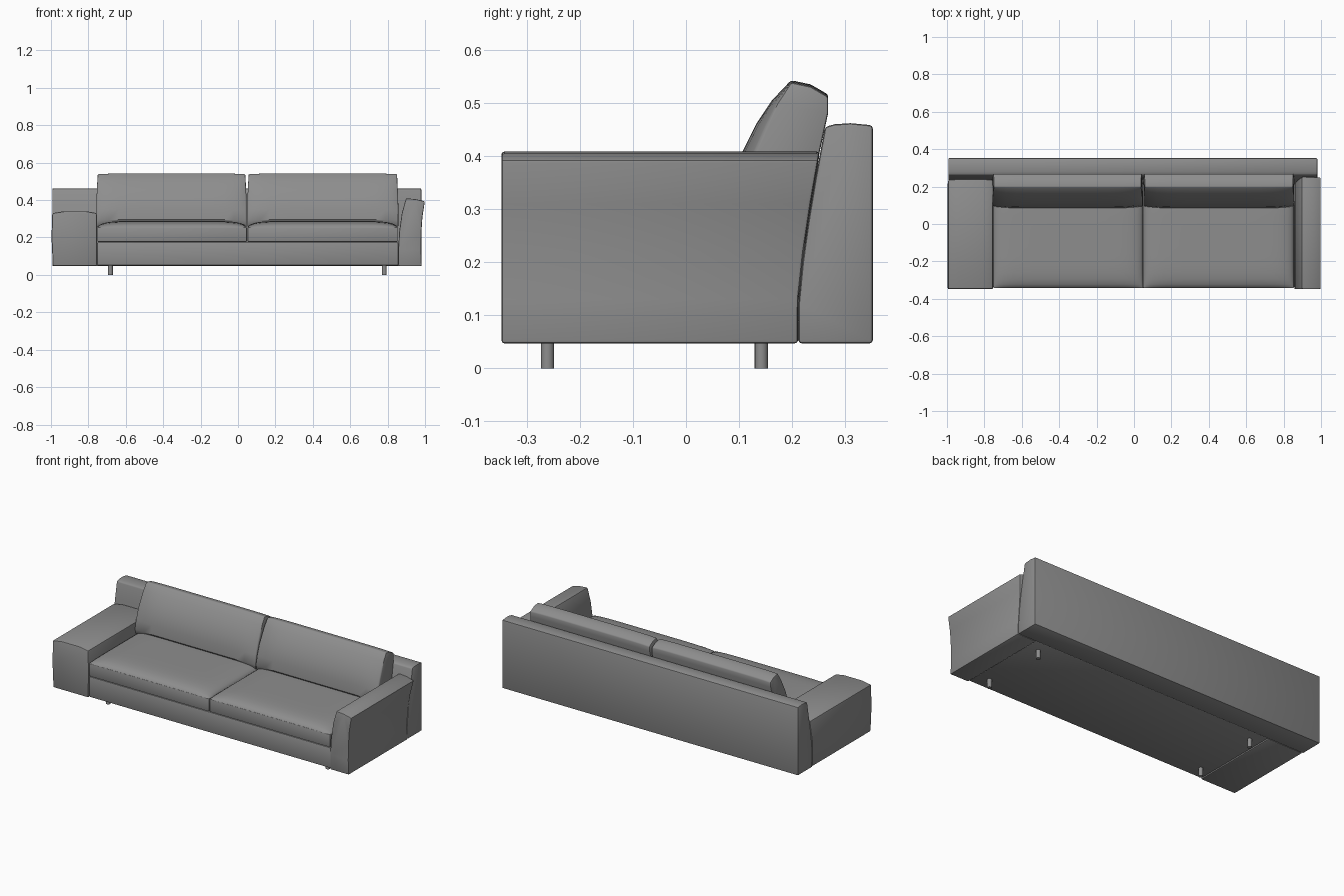
import bpy
import bmesh
import math

cube = bpy.data.objects.get("Cube")
if cube:
    bpy.data.objects.remove(cube, do_unlink=True)

fabric = bpy.data.materials.new("grey fabric")
GREY = (0.27, 0.27, 0.27, 1)
fabric.diffuse_color = GREY
fabric.use_nodes = True
fabric.node_tree.nodes["Principled BSDF"].inputs["Base Color"].default_value = GREY
parts = []


def finish(name, bm, bevel=0.0, segments=2, limit=40):
    """Round the sharp edges and turn the bmesh into an object."""
    bmesh.ops.recalc_face_normals(bm, faces=bm.faces)
    if bevel:
        sharp = [e for e in bm.edges if e.calc_face_angle(0) > math.radians(limit)]
        bmesh.ops.bevel(bm, geom=sharp, offset=bevel, segments=segments,
                        profile=0.5, affect='EDGES', clamp_overlap=True)
    mesh = bpy.data.meshes.new(name)
    bm.to_mesh(mesh)
    bm.free()
    mesh.materials.append(fabric)
    obj = bpy.data.objects.new(name, mesh)
    bpy.context.collection.objects.link(obj)
    parts.append(obj)
    return obj


def loft(name, rings, bevel=0.0, segments=2):
    """Skin a row of matching closed rings and cap both ends."""
    bm = bmesh.new()
    rows = [[bm.verts.new(p) for p in ring] for ring in rings]
    n = len(rows[0])
    for a, b in zip(rows, rows[1:]):
        for i in range(n):
            j = (i + 1) % n
            bm.faces.new((a[i], a[j], b[j], b[i]))
    bm.faces.new(rows[0])
    bm.faces.new(rows[-1])
    return finish(name, bm, bevel, segments)


def box(name, lo, hi, bevel):
    corners = [(lo[1], lo[2]), (hi[1], lo[2]), (hi[1], hi[2]), (lo[1], hi[2])]
    return loft(name, [[(x, y, z) for y, z in corners] for x in (lo[0], hi[0])], bevel)


def rest_front(z):
    """Depth of the leaning front face of the back rest at height z."""
    return 0.212 + 0.05 * (max(0, z - 0.12) / 0.335) ** 1.3


# Back rest
heights = [0.047, 0.12, 0.2, 0.28, 0.36, 0.455]
rest = [(rest_front(z), z) for z in heights]
rest += [(0.28, 0.46), (0.31, 0.462), (0.352, 0.458), (0.352, 0.047)]
loft("back_rest", [[(x, y, z) for y, z in rest] for x in (-0.993, 0.98)], 0.006)


# Arms, cut off at the back along the leaning back rest
def arm(name, profile, bevel):
    front = [(x, -0.348, z) for x, z in profile]
    back = [(x, rest_front(z) - 0.001, z) for x, z in profile]
    loft(name, [front, back], bevel)


arm("low_wide_arm", [(-0.99, 0.047), (-0.755, 0.047), (-0.753, 0.2), (-0.755, 0.33),
                     (-0.81, 0.34), (-0.93, 0.34), (-0.993, 0.33), (-0.997, 0.2)], 0.008)
arm("tall_flared_arm", [(0.857, 0.047), (0.982, 0.047), (0.979, 0.13), (0.98, 0.22),
                        (0.986, 0.31), (0.999, 0.393), (0.95, 0.405), (0.898, 0.409),
                        (0.876, 0.33), (0.862, 0.23), (0.857, 0.14)], 0.006)

# Base frame
box("base_frame", (-0.753, -0.341, 0.05), (0.857, 0.213, 0.174), 0.006)


# Seat cushions: a boxed band below a crowned top
def seat(name, x0, x1):
    box(name + "_band", (x0, -0.343, 0.176), (x1, 0.215, 0.254), 0.005)
    bm = bmesh.new()
    bmesh.ops.create_grid(bm, x_segments=24, y_segments=16, size=1)
    for v in bm.verts:
        u, w = (math.sin(c * math.pi / 2) for c in v.co.xy)
        crown = (1 - abs(u) ** 8) ** 0.6 * (1 - abs(w) ** 6) ** 0.6
        v.co = ((x0 + x1) / 2 + u * (x1 - x0) / 2, -0.064 + w * 0.279,
                0.254 + 0.034 * crown)
    finish(name + "_top", bm)


seat("right_seat_cushion", -0.752, 0.047)
seat("left_seat_cushion", 0.051, 0.853)

# Back cushions: leaning, with a bulging front that softens at both ends
FRONT = [(0.105, 0.262), (0.085, 0.295), (0.09, 0.35), (0.107, 0.41),
         (0.132, 0.46), (0.162, 0.505), (0.198, 0.543)]
REAR = [(0.235, 0.535), (0.268, 0.516), (0.268, 0.485), (0.245, 0.38), (0.215, 0.262)]


def back_cushion(name, x0, x1):
    rings = []
    for i in range(17):
        u = -math.cos(math.pi * i / 16)
        flat = abs(u) ** 8
        ring = []
        for k, (y, z) in enumerate(FRONT + REAR):
            pull = 0.022 * flat * math.sin(math.pi * k / 6) if k < 6 else 0
            taper = 1 - 0.016 * max(0, z - 0.4) / 0.14
            ring.append(((x0 + x1) / 2 + u * taper * (x1 - x0) / 2,
                         y + pull, z - 0.004 * flat))
        rings.append(ring)
    loft(name, rings, 0.005)


back_cushion("right_back_cushion", -0.757, 0.046)
back_cushion("left_back_cushion", 0.05, 0.857)

# Legs
for side, x in (("right", -0.682), ("left", 0.782)):
    for end, y in (("front", -0.261), ("back", 0.142)):
        circle = [(x + 0.0125 * math.cos(a), y + 0.0125 * math.sin(a))
                  for a in (math.tau * i / 16 for i in range(16))]
        loft(f"{end}_{side}_leg", [[(px, py, z) for px, py in circle] for z in (0, 0.055)])

# Smooth shading with crisp edges
bpy.ops.object.select_all(action='DESELECT')
for obj in parts:
    obj.select_set(True)
bpy.context.view_layer.objects.active = parts[0]
bpy.ops.object.shade_smooth_by_angle(angle=math.radians(35))
